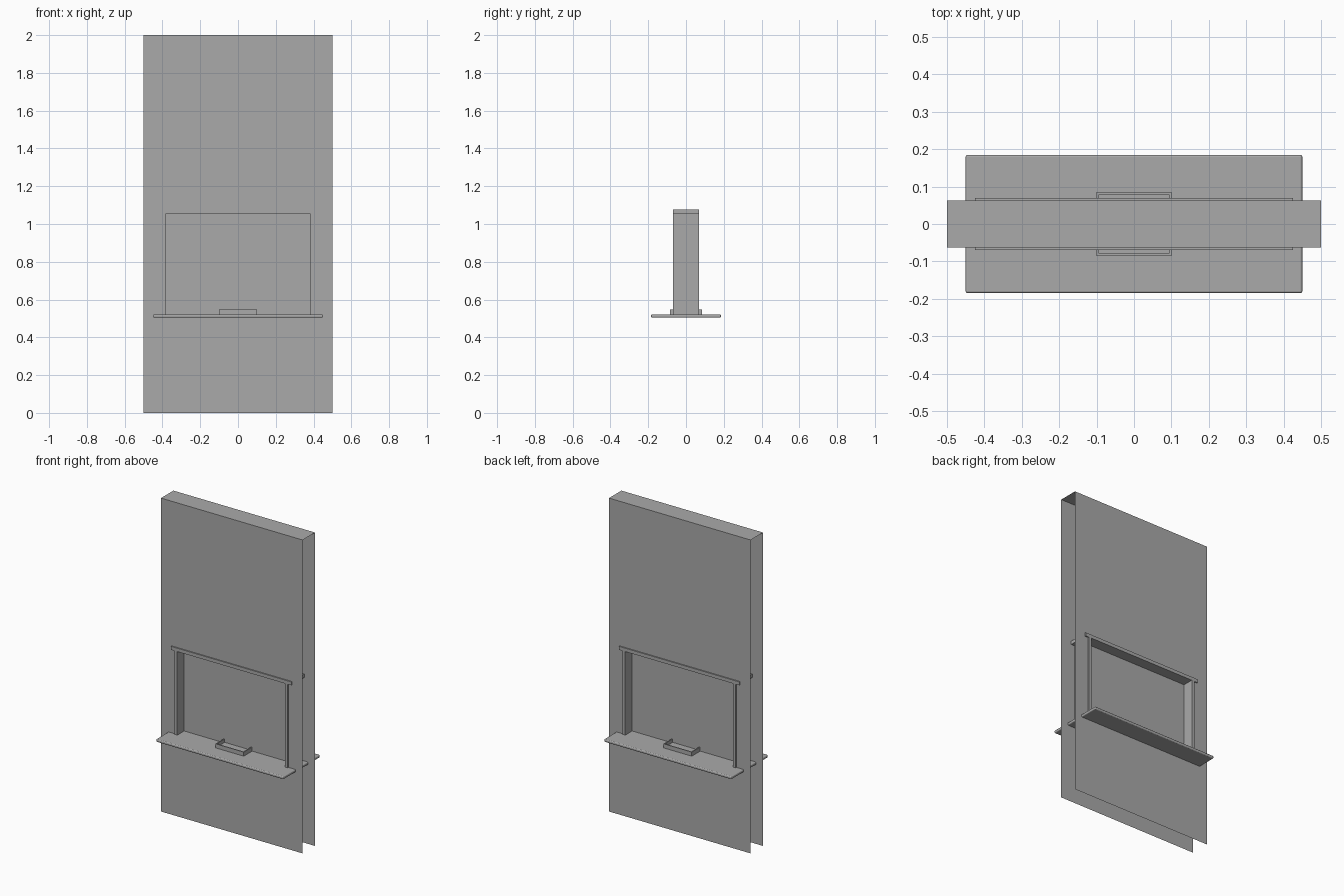
import bpy, bmesh

if "Cube" in bpy.data.objects:
    bpy.data.objects.remove(bpy.data.objects["Cube"])

grey = bpy.data.materials.new("plain_grey")
grey.diffuse_color = (0.4, 0.4, 0.4, 1)
grey.use_nodes = True
grey.node_tree.nodes["Principled BSDF"].inputs["Base Color"].default_value = grey.diffuse_color


def finish(name, bm):
    me = bpy.data.meshes.new(name)
    bm.to_mesh(me)
    bm.free()
    me.materials.append(grey)
    ob = bpy.data.objects.new(name, me)
    bpy.context.collection.objects.link(ob)
    return ob


def box(name, x, y, z, bevel=0):
    """Box from (low, high) pairs, with optional rounded edges."""
    bm = bmesh.new()
    bmesh.ops.create_cube(bm, size=1)
    for v in bm.verts:
        v.co = [r[0] if c < 0 else r[1] for c, r in zip(v.co, (x, y, z))]
    if bevel:
        bmesh.ops.bevel(bm, geom=bm.edges[:], offset=bevel, segments=3,
                        profile=0.5, affect='EDGES')
    return finish(name, bm)


def quad(bm, pts):
    return bm.faces.new([bm.verts.new(p) for p in pts])


# Wall shell: two thin skins with a window opening, joined by a top cap,
# open at the ends and the bottom
W, D, H = 0.5, 0.0625, 2.0
HX, HZ0, HZ1 = 0.39, 0.513, 1.065
bm = bmesh.new()
for s in (-1, 1):
    for x0, x1, z0, z1 in ((-W, W, 0, HZ0), (-W, W, HZ1, H),
                           (-W, -HX, HZ0, HZ1), (HX, W, HZ0, HZ1)):
        pts = [(x0, s * D, z0), (x1, s * D, z0), (x1, s * D, z1), (x0, s * D, z1)]
        quad(bm, pts if s < 0 else pts[::-1])
quad(bm, [(-W, -D, H), (W, -D, H), (W, D, H), (-W, D, H)])
bmesh.ops.remove_doubles(bm, verts=bm.verts[:], dist=1e-5)
finish("wall_shell", bm)

# Glass sheet in the middle of the opening
bm = bmesh.new()
quad(bm, [(-0.385, 0, 0.52), (0.385, 0, 0.52), (0.385, 0, 1.06), (-0.385, 0, 1.06)])
finish("window_pane", bm)

# Window frame
box("frame_header", (-0.425, 0.425), (-0.07, 0.07), (1.055, 1.077))
for side, s in (("left", -1), ("right", 1)):
    box(f"frame_jamb_{side}", sorted((s * 0.38, s * 0.40)), (-0.07, 0.07), (0.515, 1.056))

# Counter shelf passing through the wall, with rounded edges
box("counter_shelf", (-0.45, 0.45), (-0.185, 0.185), (0.504, 0.522), 0.006)

# Pass-through tray: open box with thin walls
TX, TY, T, Z = 0.10, 0.085, 0.006, (0.52, 0.548)
box("tray_floor", (-TX + T, TX - T), (-TY + T, TY - T), (0.52, 0.526))
for s, a, b in ((-1, "front", "left"), (1, "back", "right")):
    box(f"tray_wall_{a}", (-TX, TX), sorted((s * TY, s * (TY - T))), Z)
    box(f"tray_wall_{b}", sorted((s * TX, s * (TX - T))), (-TY + T, TY - T), Z)
